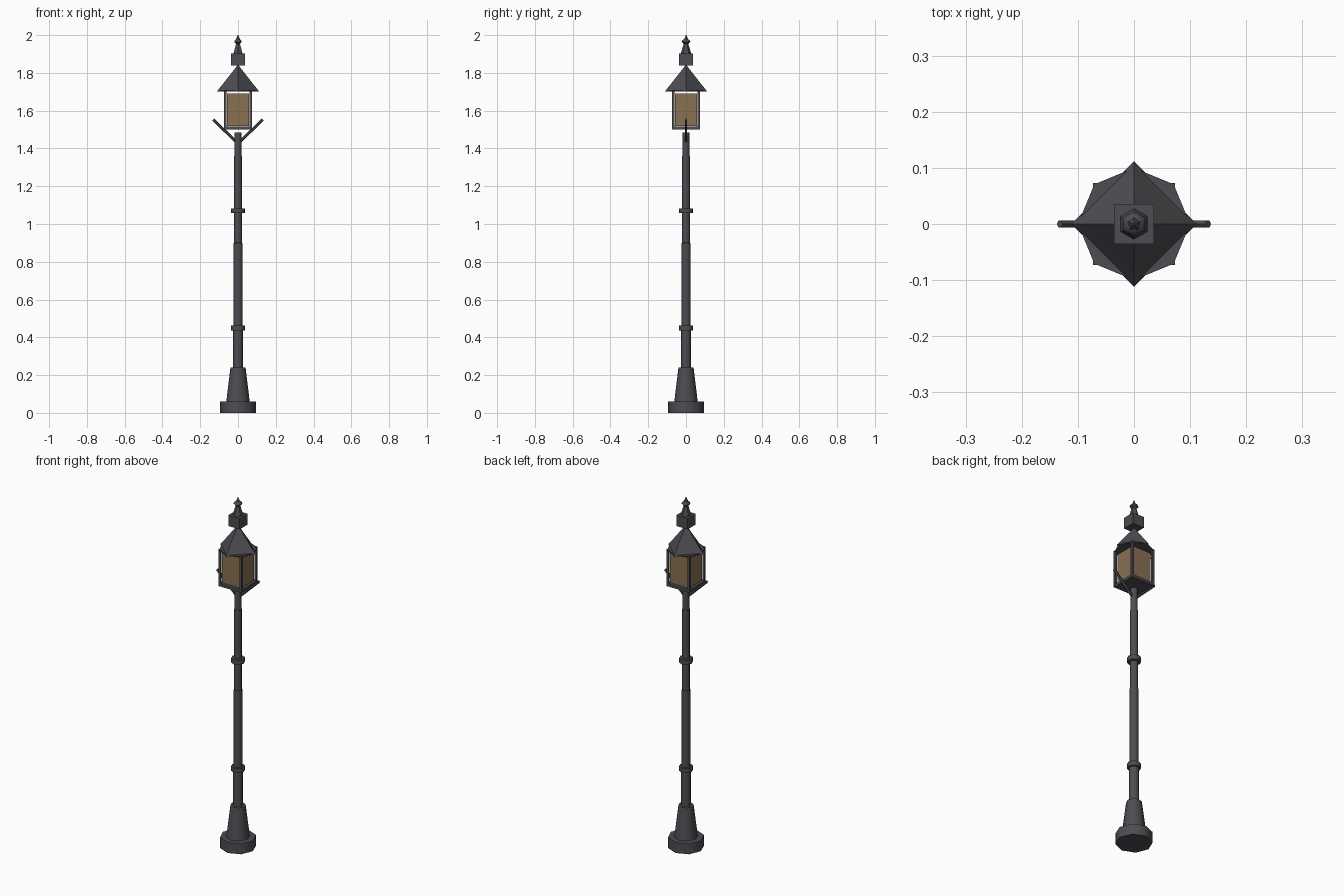
import bpy, math
from mathutils import Vector

if "Cube" in bpy.data.objects:
    bpy.data.objects.remove(bpy.data.objects["Cube"])


def material(name, rgb):
    m = bpy.data.materials.new(name)
    m.diffuse_color = (*rgb, 1)
    m.use_nodes = True
    m.node_tree.nodes["Principled BSDF"].inputs["Base Color"].default_value = m.diffuse_color
    return m


METAL = material("dark_metal", (0.075, 0.075, 0.085))
GLASS = material("amber_glass", (0.25, 0.165, 0.085))


def finish(ob, name, mat, smooth):
    ob.name = name
    ob.data.materials.append(mat)
    if smooth:
        bpy.ops.object.shade_smooth_by_angle(angle=math.radians(50))
    return ob


def lathe(name, profile, sides, turn=0.0, smooth=True):
    """Revolve (radius, z) points around the z axis; closed at both ends."""
    verts, faces = [], []
    for r, z in profile:
        for i in range(sides):
            a = turn + 2 * math.pi * i / sides
            verts.append((r * math.cos(a), r * math.sin(a), z))
    for k in range(len(profile) - 1):
        for i in range(sides):
            j = (i + 1) % sides
            a, b = k * sides, (k + 1) * sides
            faces.append((a + i, a + j, b + j, b + i))
    faces.append(tuple(reversed(range(sides))))
    faces.append(tuple(range(len(verts) - sides, len(verts))))
    me = bpy.data.meshes.new(name)
    me.from_pydata(verts, [], faces)
    ob = bpy.data.objects.new(name, me)
    bpy.context.collection.objects.link(ob)
    bpy.ops.object.select_all(action='DESELECT')
    ob.select_set(True)
    bpy.context.view_layer.objects.active = ob
    return finish(ob, name, METAL, smooth)


def box(name, x, y, half, z0, z1, mat=METAL):
    bpy.ops.mesh.primitive_cube_add(size=1, location=(x, y, (z0 + z1) / 2))
    ob = bpy.context.object
    ob.scale = (2 * half, 2 * half, z1 - z0)
    bpy.ops.object.transform_apply(location=False, rotation=False, scale=True)
    return finish(ob, name, mat, False)


def rod(name, p, q, r, sides=6):
    p, q = Vector(p), Vector(q)
    bpy.ops.mesh.primitive_cylinder_add(vertices=sides, radius=r, depth=(q - p).length,
                                        location=(p + q) / 2)
    ob = bpy.context.object
    ob.rotation_euler = (q - p).to_track_quat('Z', 'Y').to_euler()
    return finish(ob, name, METAL, True)


# Foot and stepped post
lathe("base", [(0.095, 0), (0.095, 0.06)], 8)
lathe("plinth", [(0.062, 0.06), (0.04, 0.24)], 8)
lathe("post", [(0.026, 0.24), (0.026, 0.45), (0.0235, 0.451), (0.0235, 0.9),
               (0.021, 0.901), (0.021, 1.36), (0.0185, 1.361), (0.0185, 1.485)], 8)
for n, z in (("lower_ring", 0.45), ("upper_ring", 1.07)):
    lathe(n, [(0.036, z - 0.013), (0.036, z + 0.013)], 8)

# Bracket arms
for n, s in (("left_arm", -1), ("right_arm", 1)):
    rod(n, (s * 0.004, 0, 1.43), (s * 0.132, 0, 1.553), 0.0075)

# Lantern cage and glass
box("lantern_floor", 0, 0, 0.072, 1.5, 1.515)
box("lantern_glass", 0, 0, 0.059, 1.518, 1.69, GLASS)
for i in range(4):
    a = math.pi / 4 + i * math.pi / 2
    r = 0.067 * math.sqrt(2)
    box(f"corner_bar_{i + 1}", r * math.cos(a), r * math.sin(a), 0.006, 1.5, 1.71)

# Roof with thin eight-sided eave plate
lathe("eave_plate", [(0.1, 1.702), (0.1, 1.708)], 8)
lathe("roof", [(0.112, 1.702), (0.085, 1.735), (0.003, 1.84)], 4)

# Chimney and finial
box("chimney", 0, 0, 0.036, 1.84, 1.902)
lathe("finial_cone", [(0.028, 1.9), (0.009, 1.965)], 6, math.pi / 2)
lathe("finial_ball", [(0.008, 1.95), (0.023, 1.963), (0.021, 1.972), (0.008, 1.98)],
      6, math.pi / 2)
lathe("finial_tip", [(0.014, 1.972), (0.002, 2.0)], 5, math.pi / 2)
